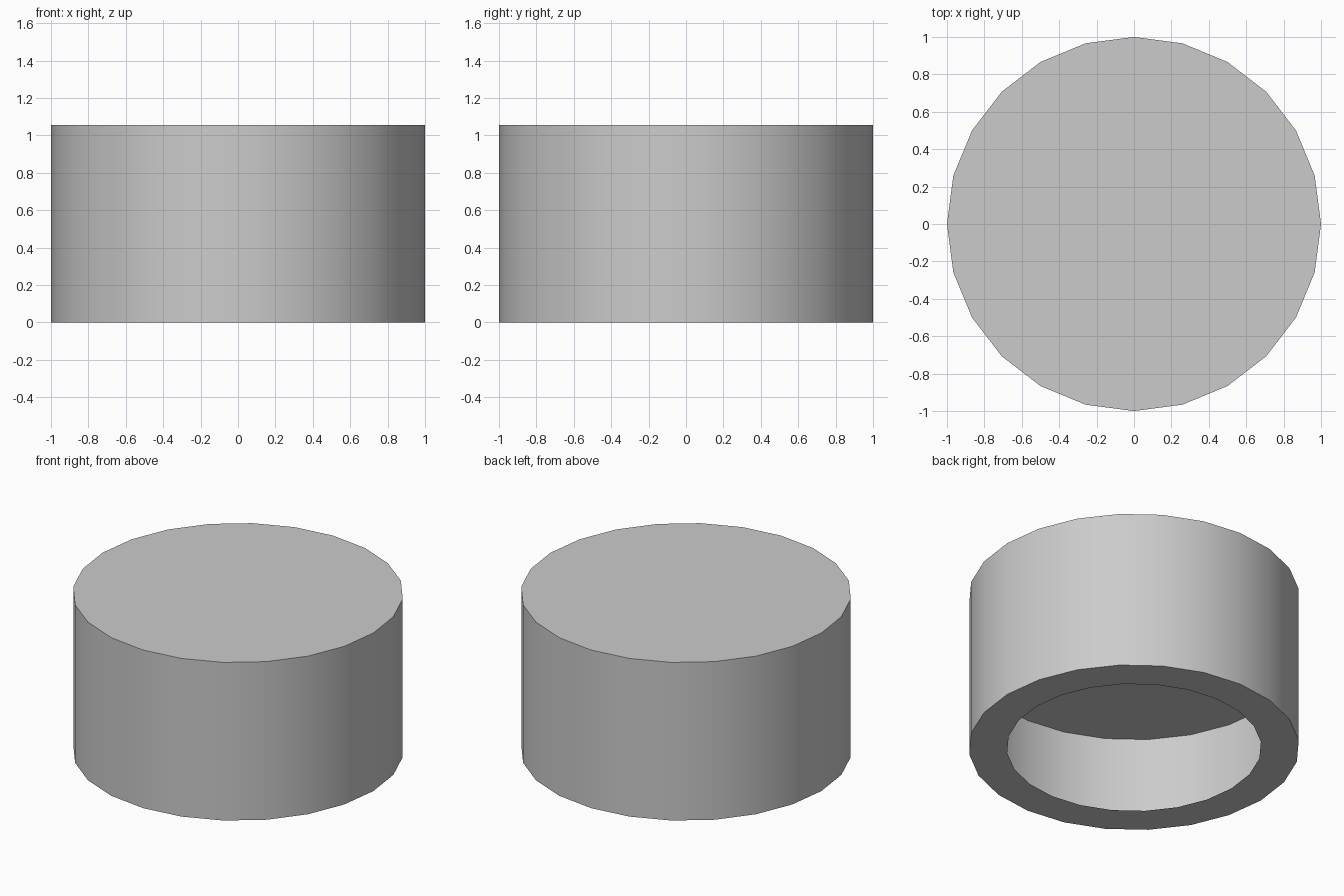
import bpy, bmesh, math

if "Cube" in bpy.data.objects:
    bpy.data.objects.remove(bpy.data.objects["Cube"])

SIDES = 24
RADIUS = 1.0
HEIGHT = 1.055
LIP_RADIUS = 0.77
PANEL_Z = 0.63


def ring(bm, r, z):
    return [bm.verts.new((r * math.cos(2 * math.pi * i / SIDES),
                          r * math.sin(2 * math.pi * i / SIDES), z))
            for i in range(SIDES)]


def bridge(bm, a, b, smooth):
    for i in range(SIDES):
        j = (i + 1) % SIDES
        f = bm.faces.new((a[i], a[j], b[j], b[i]))
        f.smooth = smooth


def make_object(name, bm):
    mesh = bpy.data.meshes.new(name)
    bm.to_mesh(mesh)
    bm.free()
    obj = bpy.data.objects.new(name, mesh)
    bpy.context.collection.objects.link(obj)
    return obj


# Round outer wall with a flat top and an inward lip at the bottom
bm = bmesh.new()
bottom = ring(bm, RADIUS, 0)
top = ring(bm, RADIUS, HEIGHT)
lip = ring(bm, LIP_RADIUS, 0)
bridge(bm, bottom, top, True)
bridge(bm, lip, bottom, False)
bm.faces.new(top)
for e in bm.edges:
    if len(e.link_faces) == 2 and e.calc_face_angle(0) > math.radians(40):
        e.smooth = False
make_object("drum_shell", bm)

# Recessed panel seen through the bottom opening
bm = bmesh.new()
bm.faces.new(list(reversed(ring(bm, RADIUS, PANEL_Z))))
make_object("recessed_panel", bm)
